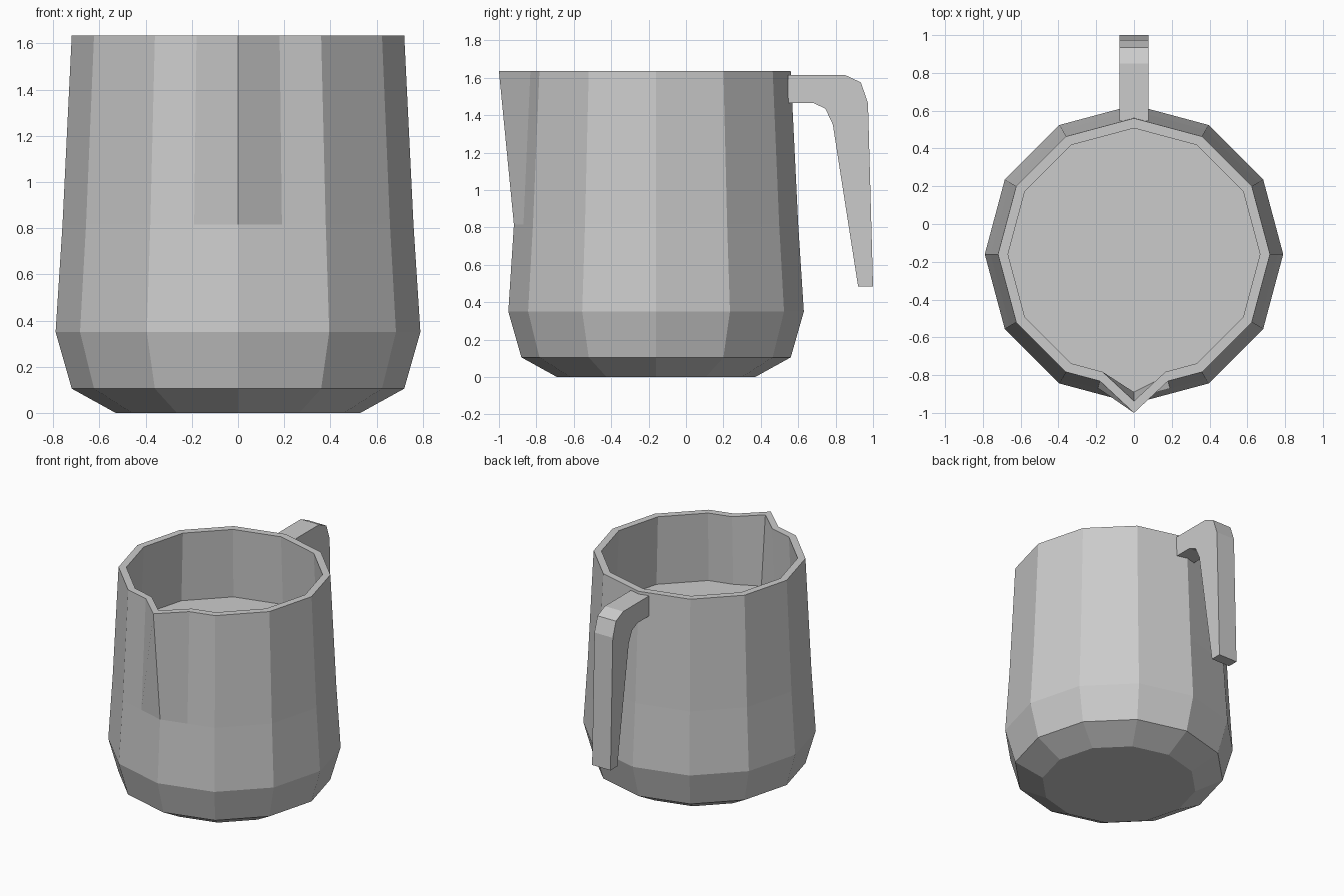
import bpy, bmesh, math

if "Cube" in bpy.data.objects:
    bpy.data.objects.remove(bpy.data.objects["Cube"])

grey = bpy.data.materials.new("plain_grey")
grey.diffuse_color = (0.6, 0.6, 0.6, 1)
grey.use_nodes = True
grey.node_tree.nodes["Principled BSDF"].inputs["Base Color"].default_value = grey.diffuse_color
CY = -0.16  # body axis


def finish(name, bm):
    bmesh.ops.recalc_face_normals(bm, faces=bm.faces)
    me = bpy.data.meshes.new(name)
    bm.to_mesh(me)
    bm.free()
    me.materials.append(grey)
    ob = bpy.data.objects.new(name, me)
    bpy.context.collection.objects.link(ob)
    return ob


def ring(bm, r, z, tip_y=None):
    """12-sided ring plus a midpoint either side of the front corner, which may be pulled to a spout tip."""
    corners = [(r * math.cos(math.radians(a)), CY + r * math.sin(math.radians(a)))
               for a in range(-90, 270, 30)]
    front, right, left = corners[0], corners[1], corners[-1]
    mid_r = ((front[0] + right[0]) / 2, (front[1] + right[1]) / 2)
    mid_l = ((front[0] + left[0]) / 2, (front[1] + left[1]) / 2)
    if tip_y is not None:
        front = (0, tip_y)
    pts = [front, mid_r] + corners[1:] + [mid_l]
    return [bm.verts.new((x, y, z)) for x, y in pts]


# Jug body: outer wall, rim, inner wall and inner floor in one closed shell
bm = bmesh.new()
sections = [(0.53, 0.0), (0.72, 0.105), (0.79, 0.35), (0.76, 0.815),
            (0.72, 1.635, -1.0), (0.667, 1.635, -0.937), (0.69, 1.12, -0.89)]
rings = [ring(bm, *s) for s in sections]
n = len(rings[0])
for lo, hi in zip(rings, rings[1:]):
    for i in range(n):
        j = (i + 1) % n
        bm.faces.new((lo[i], lo[j], hi[j], hi[i]))
bm.faces.new(rings[0][::-1])
bm.faces.new(rings[-1])
finish("jug_body", bm)

# Handle: side profile extruded across x
bm = bmesh.new()
profile = [(0.545, 1.615), (0.85, 1.615), (0.935, 1.575), (0.973, 1.465), (1.0, 0.485),
           (0.92, 0.485), (0.785, 1.35), (0.745, 1.435), (0.68, 1.465), (0.545, 1.465)]
face = bm.faces.new([bm.verts.new((-0.076, y, z)) for y, z in profile])
ext = bmesh.ops.extrude_face_region(bm, geom=[face])
verts = [g for g in ext["geom"] if isinstance(g, bmesh.types.BMVert)]
bmesh.ops.translate(bm, verts=verts, vec=(0.152, 0, 0))
finish("handle", bm)
